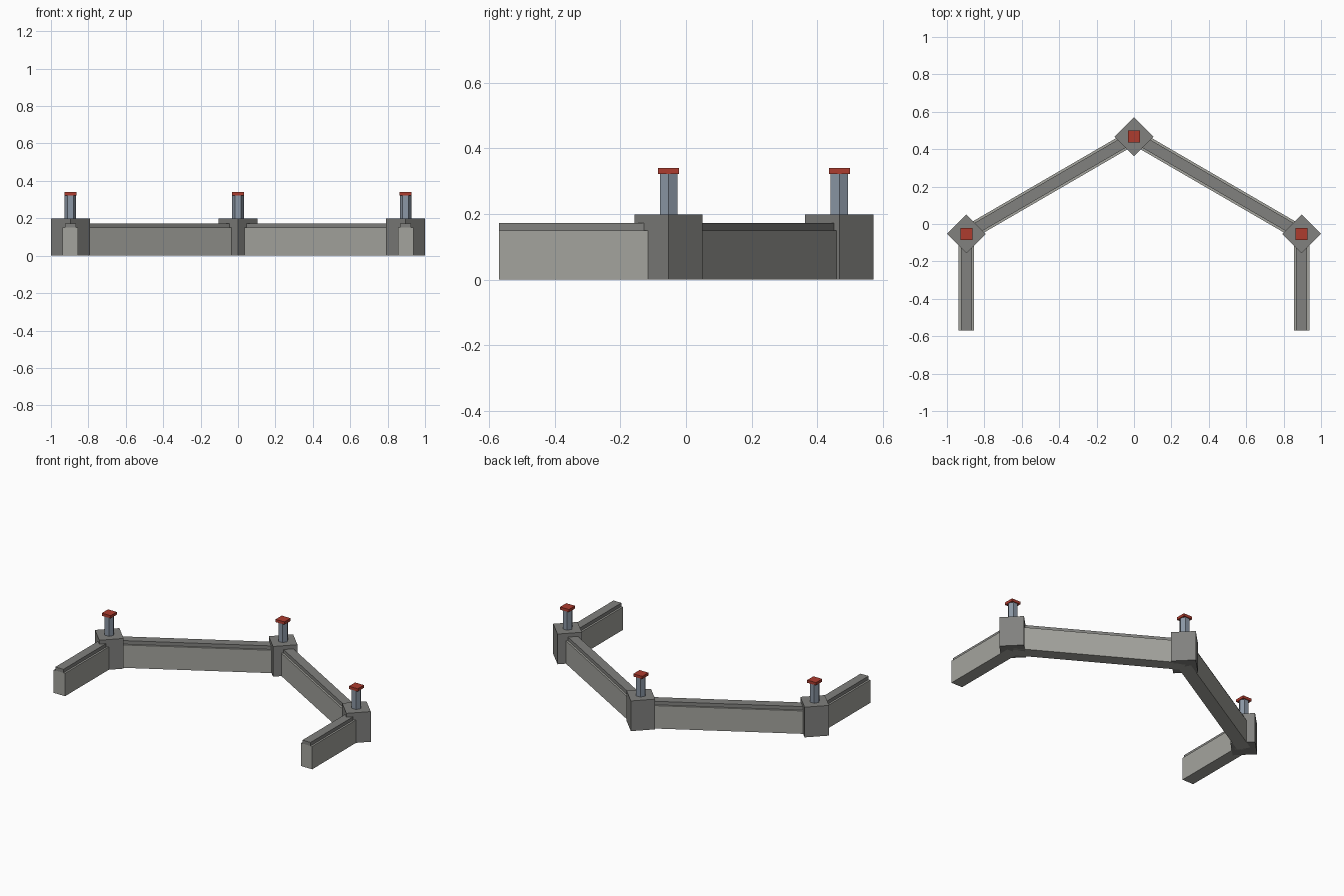
import bpy, bmesh
from math import cos, sin, pi
from mathutils import Vector

cube = bpy.data.objects.get("Cube")
if cube:
    bpy.data.objects.remove(cube)


def material(name, rgb):
    m = bpy.data.materials.new(name)
    m.use_nodes = True
    m.diffuse_color = (*rgb, 1)
    m.node_tree.nodes["Principled BSDF"].inputs["Base Color"].default_value = (*rgb, 1)
    return m


PALE = material("pale stone", (0.37, 0.37, 0.34))
DARK = material("dark stone", (0.22, 0.22, 0.21))
STEEL = material("blue grey steel", (0.26, 0.31, 0.38))
RED = material("red", (0.42, 0.045, 0.028))


def prism(name, outline, z0, z1, mat):
    """Extrude a counter-clockwise ground outline from z0 to z1."""
    bm = bmesh.new()
    base = bm.faces.new([bm.verts.new((x, y, z0)) for x, y in outline])
    top = bmesh.ops.extrude_face_region(bm, geom=[base])["geom"]
    for v in top:
        if isinstance(v, bmesh.types.BMVert):
            v.co.z = z1
    bmesh.ops.recalc_face_normals(bm, faces=bm.faces)
    mesh = bpy.data.meshes.new(name)
    bm.to_mesh(mesh)
    bm.free()
    mesh.materials.append(mat)
    obj = bpy.data.objects.new(name, mesh)
    bpy.context.collection.objects.link(obj)
    return obj


def ngon(centre, radius, sides, turn=0.0):
    return [(centre[0] + radius * cos(turn + 2 * pi * i / sides),
             centre[1] + radius * sin(turn + 2 * pi * i / sides)) for i in range(sides)]


def strip(a, b, half):
    a, b = Vector(a), Vector(b)
    d = (b - a).normalized()
    n = Vector((-d.y, d.x)) * half
    return [a - n, b - n, b + n, a + n]


# Post positions and the free ends of the two front arms
left, right, back = (0.896, -0.053), (-0.896, -0.053), (0, 0.467)
left_end, right_end = (0.896, -0.57), (-0.896, -0.57)

# Walls with a narrower coping on top
for name, a, b in (("left_arm", left_end, left), ("left_wall", left, back),
                   ("right_wall", back, right), ("right_arm", right, right_end)):
    prism(name, strip(a, b, 0.041), 0, 0.15, PALE)
    prism(name + "_coping", strip(a, b, 0.029), 0.15, 0.173, DARK)

# Diamond posts, each with a hexagonal shaft and a square red cap
for side, p in (("left", left), ("right", right), ("back", back)):
    prism(side + "_post", ngon(p, 0.104, 4), 0, 0.198, DARK)
    prism(side + "_shaft", ngon(p, 0.031, 6), 0.198, 0.322, STEEL)
    prism(side + "_cap", ngon(p, 0.032 * 2 ** 0.5, 4, pi / 4), 0.322, 0.34, RED)
